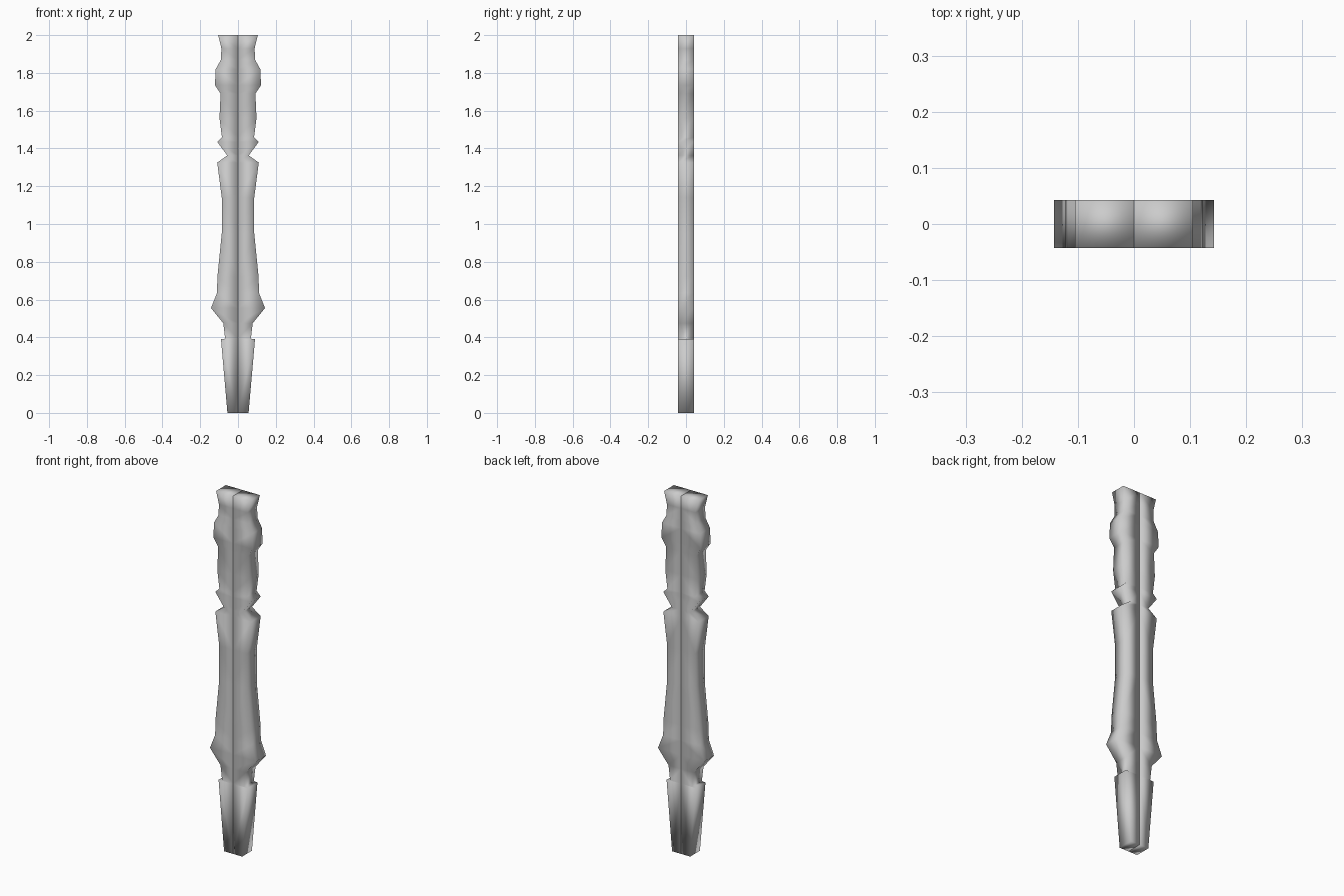
import bpy, bmesh

if "Cube" in bpy.data.objects:
    bpy.data.objects.remove(bpy.data.objects["Cube"])

HALF_DEPTH = 0.043

# Right-hand outline of the carved post: (half width, height)
PROFILE = [
    (0.056, 0.0), (0.09, 0.39), (0.068, 0.393), (0.078, 0.475),
    (0.143, 0.555), (0.111, 0.635), (0.109, 0.72), (0.086, 0.95),
    (0.086, 1.14), (0.11, 1.325), (0.057, 1.363), (0.11, 1.435),
    (0.085, 1.46), (0.098, 1.56), (0.092, 1.69), (0.122, 1.735),
    (0.118, 1.82), (0.09, 1.87), (0.088, 1.93), (0.105, 2.0),
]


def post_half(name, side):
    """Closed solid half of the post; side is +1 (right) or -1 (left)."""
    bm = bmesh.new()
    rings = []
    for x, z in PROFILE:
        corners = [(0, -1), (x, -1), (x, 1), (0, 1)]
        rings.append([bm.verts.new((side * cx, cy * HALF_DEPTH, z))
                      for cx, cy in corners])
    for low, high in zip(rings, rings[1:]):
        for i in range(4):
            j = (i + 1) % 4
            bm.faces.new((low[i], low[j], high[j], high[i]))
    bm.faces.new(rings[0][::-1])
    bm.faces.new(rings[-1])
    bmesh.ops.recalc_face_normals(bm, faces=bm.faces)
    for face in bm.faces:
        face.smooth = True
    mesh = bpy.data.meshes.new(name)
    bm.to_mesh(mesh)
    bm.free()
    obj = bpy.data.objects.new(name, mesh)
    bpy.context.collection.objects.link(obj)


# Two mirrored halves meeting at the centre seam
post_half("post_right_half", 1)
post_half("post_left_half", -1)
